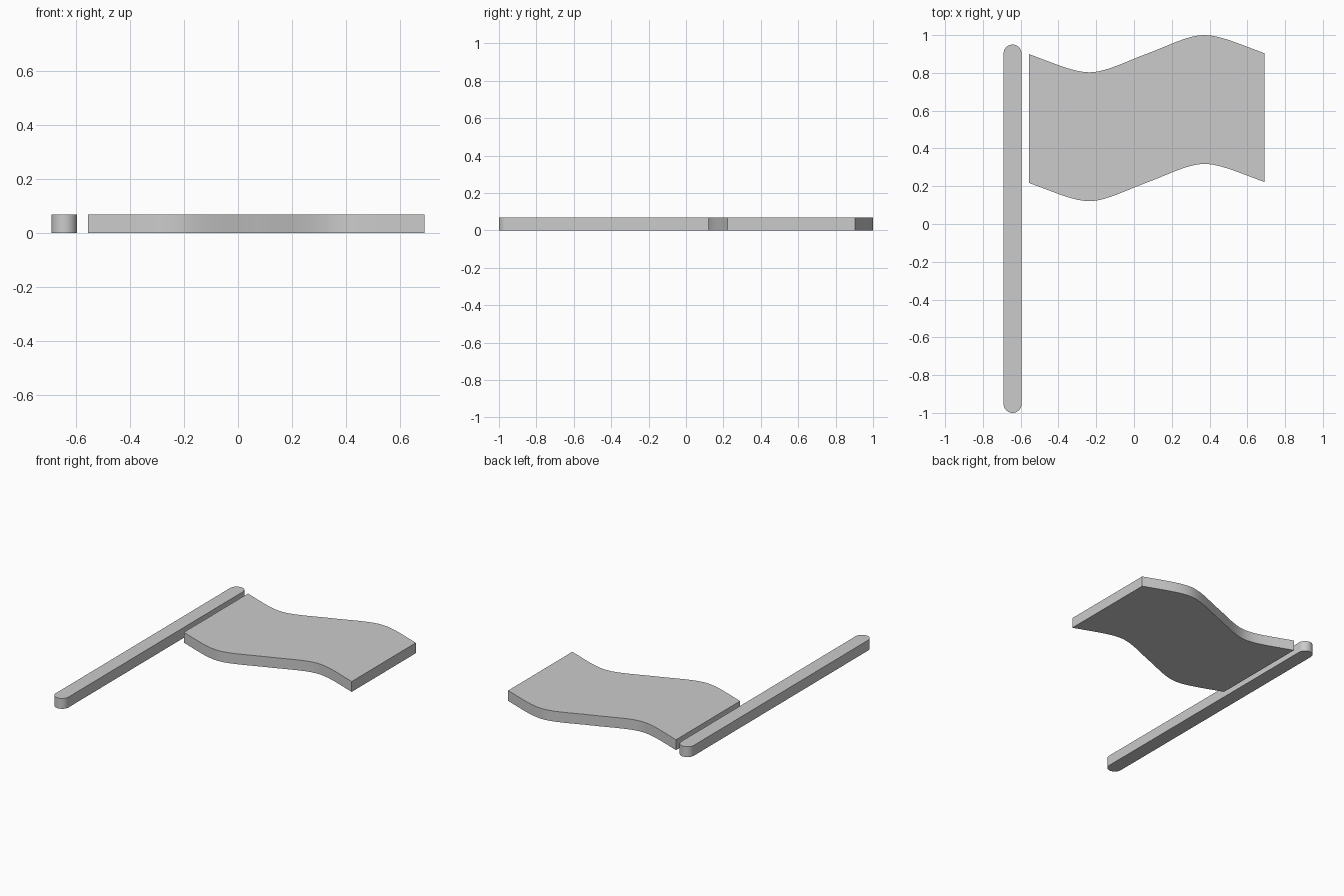
import bpy, bmesh, math
from mathutils import Vector
from mathutils.geometry import interpolate_bezier

if "Cube" in bpy.data.objects:
    bpy.data.objects.remove(bpy.data.objects["Cube"])

HEIGHT = 0.07


def prism(name, outline):
    """Extrude a counter-clockwise XY outline up from z = 0."""
    bm = bmesh.new()
    face = bm.faces.new([bm.verts.new((x, y, 0)) for x, y in outline])
    top = bmesh.ops.extrude_face_region(bm, geom=[face])
    verts = [g for g in top["geom"] if isinstance(g, bmesh.types.BMVert)]
    bmesh.ops.translate(bm, verts=verts, vec=(0, 0, HEIGHT))
    if not any(f.normal.z < -0.9 for f in bm.faces):
        bm.faces.new([bm.verts.new((x, y, 0)) for x, y in reversed(outline)])
        bmesh.ops.remove_doubles(bm, verts=bm.verts, dist=1e-5)
    bmesh.ops.recalc_face_normals(bm, faces=bm.faces)
    mesh = bpy.data.meshes.new(name)
    bm.to_mesh(mesh)
    bm.free()
    obj = bpy.data.objects.new(name, mesh)
    bpy.context.collection.objects.link(obj)
    bpy.ops.object.select_all(action='DESELECT')
    obj.select_set(True)
    bpy.context.view_layer.objects.active = obj
    bpy.ops.object.shade_smooth_by_angle(angle=math.radians(30))
    return obj


def arc(cx, cy, r, start, n=20):
    return [(cx + r * math.cos(start + math.pi * i / n),
             cy + r * math.sin(start + math.pi * i / n)) for i in range(n + 1)]


# Pole: rounded at both ends
R = 0.0475
prism("pole", arc(-0.643, 0.95 - R, R, 0) + arc(-0.643, -1 + R, R, math.pi))

# Flag: left half of the wave, turned half a revolution to make the right half
segments = [
    [(-0.555, 0.899), (-0.42, 0.85), (-0.32, 0.803), (-0.235, 0.803)],
    [(-0.235, 0.803), (-0.15, 0.803), (-0.04, 0.862), (0.068, 0.9015)],
]
half = []
for seg in segments:
    half += interpolate_bezier(*[Vector((x, y, 0)) for x, y in seg], 13)[:-1]
wave = [(p.x, p.y) for p in half]
wave += [(0.068, 0.9015)] + [(0.136 - x, 1.803 - y) for x, y in reversed(wave)]
DROP = 0.682
prism("flag", [(x, y - DROP) for x, y in wave] + wave[::-1])
